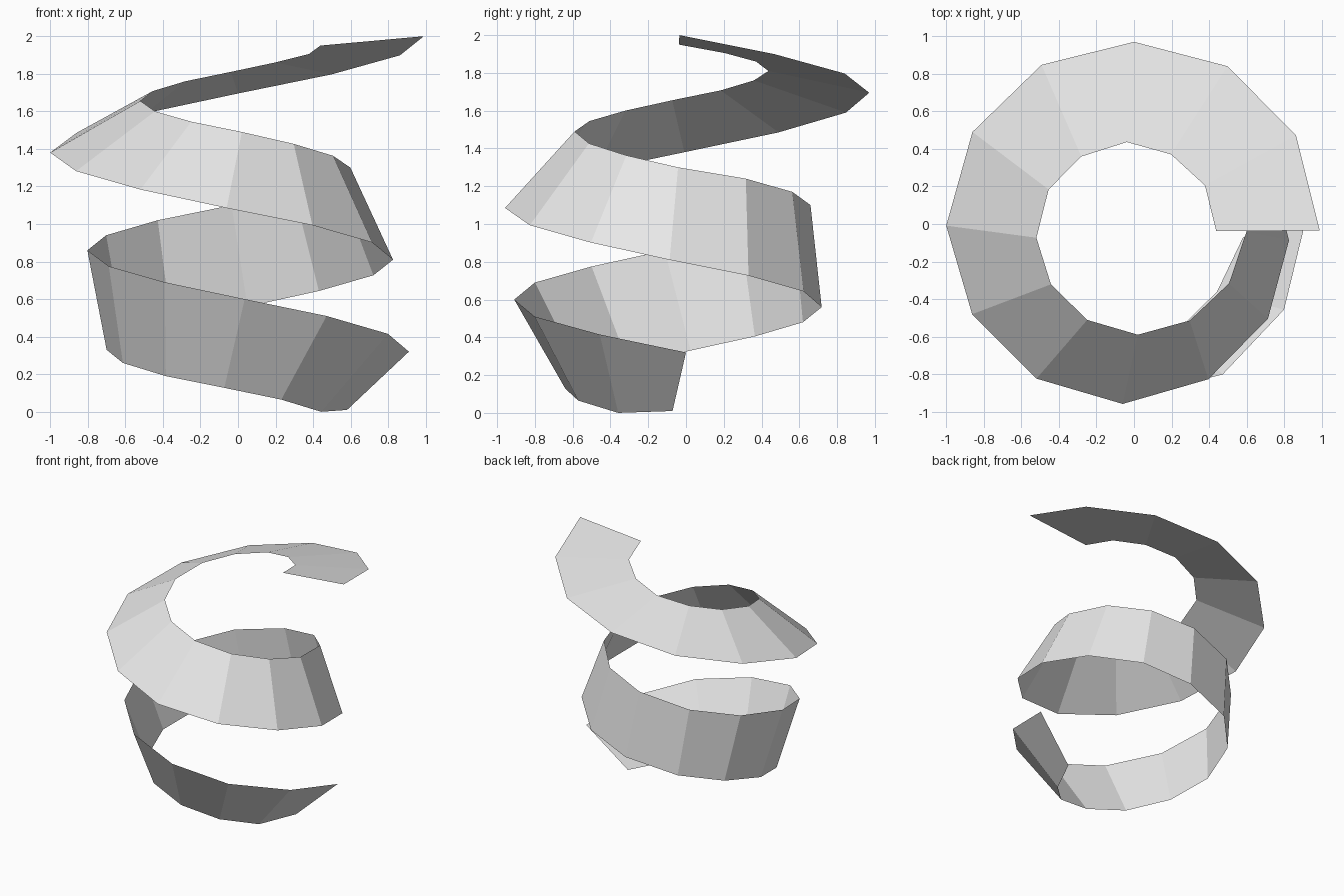
import bpy
import bmesh
from math import radians, cos, sin

cube = bpy.data.objects.get("Cube")
if cube:
    bpy.data.objects.remove(cube)

STEPS = 24       # two turns
STEP_ANGLE = 30  # degrees per facet

# Edge keys: step, radius, angular offset in degrees, height
UPPER_EDGE = [
    (0, .44, -5, 1.95), (2, .42, 2, 1.86), (4, .456, 8, 1.76),
    (6, .525, 8, 1.655), (9, .59, 2, 1.49), (12, .6, -4, 1.3),
    (13, .615, 1, 1.24), (15, .66, 3, 1.1), (16, .71, 7, 1.02),
    (18, .81, 8, .86), (20, .89, 4, .69), (22, .93, .5, .51),
    (24, .91, 0, .32),
]
LOWER_EDGE = [
    (0, .99, -2, 2), (3, .97, 0, 1.695), (6, 1, .5, 1.38),
    (9, .96, -3.6, 1.085), (12, .83, -6, .81), (15, .72, -4, .56),
    (16, .715, 0, .48), (18, .7, -2, .33), (20, .67, -5, .19),
    (22, .615, -8, .065), (23, .57, -9, 0), (24, .585, -7, .01),
]


def edge_point(keys, step):
    """Interpolate the keys at a step and return the point on the spiral."""
    for start, end in zip(keys, keys[1:]):
        if start[0] <= step <= end[0]:
            t = (step - start[0]) / (end[0] - start[0])
            radius, offset, height = (a + (b - a) * t for a, b in zip(start[1:], end[1:]))
            angle = radians(step * STEP_ANGLE + offset)
            return radius * cos(angle), radius * sin(angle), height


def make_material(name, colour):
    material = bpy.data.materials.new(name)
    material.use_nodes = True
    material.diffuse_color = colour
    for node in material.node_tree.nodes:
        if node.type == 'BSDF_PRINCIPLED':
            node.inputs["Base Color"].default_value = colour
    return material


# Spiral ribbon: one flat facet between each pair of neighbouring rungs
bm = bmesh.new()
rungs = [[bm.verts.new(edge_point(keys, step)) for keys in (UPPER_EDGE, LOWER_EDGE)]
         for step in range(STEPS + 1)]
for (top_a, low_a), (top_b, low_b) in zip(rungs, rungs[1:]):
    bm.faces.new((top_a, low_a, low_b, top_b))

mesh = bpy.data.meshes.new("spiral_ribbon")
bm.to_mesh(mesh)
bm.free()
mesh.materials.append(make_material("light_grey", (.8, .8, .8, 1)))
ribbon = bpy.data.objects.new("spiral_ribbon", mesh)
bpy.context.collection.objects.link(ribbon)
